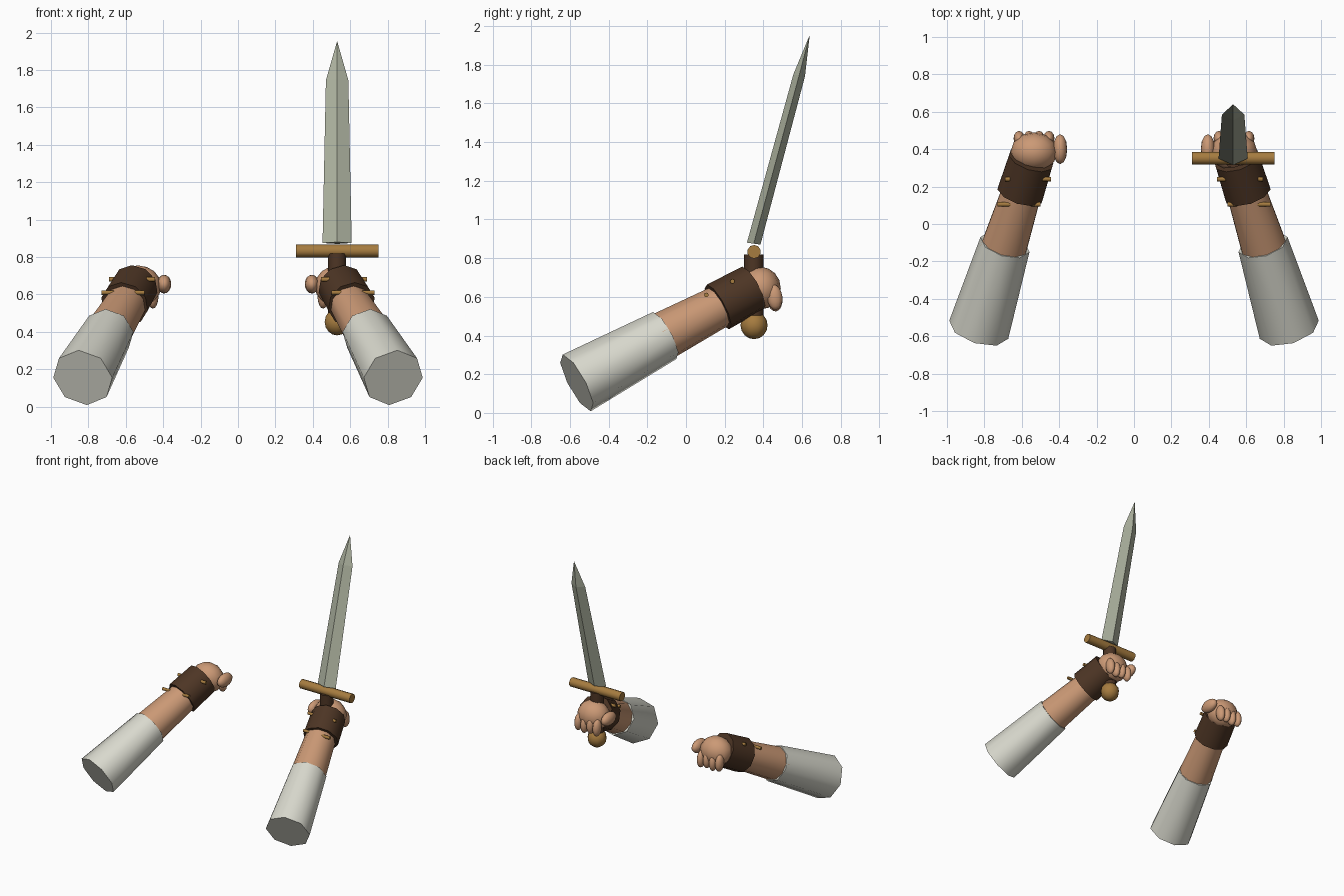
import bpy, bmesh, math
from mathutils import Vector, Matrix

if "Cube" in bpy.data.objects:
    bpy.data.objects.remove(bpy.data.objects["Cube"])


def material(name, rgb):
    m = bpy.data.materials.new(name)
    m.diffuse_color = (*rgb, 1)
    m.use_nodes = True
    m.node_tree.nodes["Principled BSDF"].inputs["Base Color"].default_value = m.diffuse_color
    return m


SKIN = material("skin", (0.60, 0.32, 0.18))
CLOTH = material("pale cloth", (0.70, 0.70, 0.62))
LEATHER = material("dark leather", (0.075, 0.036, 0.018))
GOLD = material("brass", (0.38, 0.20, 0.05))
STEEL = material("steel", (0.42, 0.45, 0.35))


def finish(name, bm, mat, smooth=None):
    bmesh.ops.recalc_face_normals(bm, faces=bm.faces)
    mesh = bpy.data.meshes.new(name)
    bm.to_mesh(mesh)
    bm.free()
    mesh.materials.append(mat)
    ob = bpy.data.objects.new(name, mesh)
    bpy.context.collection.objects.link(ob)
    if smooth:
        bpy.ops.object.select_all(action='DESELECT')
        ob.select_set(True)
        bpy.context.view_layer.objects.active = ob
        bpy.ops.object.shade_smooth_by_angle(angle=math.radians(smooth))
    return ob


def tube(name, a, b, r1, r2, mat, sides=8, smooth=60):
    """Tapered, capped cylinder from point a to point b."""
    a, b = Vector(a), Vector(b)
    d = b - a
    bm = bmesh.new()
    bmesh.ops.create_cone(bm, cap_ends=True, segments=sides, radius1=r1, radius2=r2, depth=d.length)
    rot = d.to_track_quat('Z', 'Y').to_matrix().to_4x4()
    bm.transform(Matrix.Translation((a + b) / 2) @ rot)
    return finish(name, bm, mat, smooth)


def ball(name, c, radii, mat, tilt=0, segs=12, rings=8):
    bm = bmesh.new()
    bmesh.ops.create_uvsphere(bm, u_segments=segs, v_segments=rings, radius=1)
    bm.transform(Matrix.Translation(c) @ Matrix.Rotation(tilt, 4, 'X') @ Matrix.Diagonal((*radii, 1)))
    return finish(name, bm, mat, 60)


# Two matching arms
for s, side in ((1, "right"), (-1, "left")):
    def p(x, y, z):
        return (s * x, y, z)

    # Sleeve, forearm and bracer share one axis
    tube(side + "_sleeve", p(.83, -.565, .155), p(.69, -.11, .40), .165, .137, CLOTH)
    tube(side + "_forearm", p(.70, -.14, .385), p(.585, .22, .575), .128, .108, SKIN, 10)
    tube(side + "_bracer", p(.607, .165, .548), p(.55, .345, .645), .13, .125, LEATHER, 10, 40)

    # Bracer pins crossing the wrist
    tube(side + "_lower_pin", p(.50, .105, .61), p(.73, .105, .61), .012, .012, GOLD)
    tube(side + "_upper_pin", p(.445, .24, .68), p(.69, .24, .68), .012, .012, GOLD)

    # Fist
    ball(side + "_palm", p(.535, .385, .645), (.125, .105, .11), SKIN)
    for i in range(4):
        ball(f"{side}_finger_{i + 1}", p(.455 + .053 * i, .458, .59 + .008 * (i % 2)),
             (.03, .04, .066), SKIN, .12)
    ball(side + "_thumb", p(.395, .40, .655), (.038, .08, .05), SKIN)

# Sword hilt
tube("sword_grip", (.53, .35, .46), (.53, .35, .82), .05, .05, LEATHER, 10, 40)
ball("sword_pommel", (.53, .352, .453), (.07, .07, .072), GOLD, 0, 10, 8)
tube("sword_guard", (.31, .352, .833), (.75, .352, .833), .035, .035, GOLD, 10, 40)

# Blade: diamond section leaning backward and ending in a point
bm = bmesh.new()
rings = []
for y, z, hx, hy in ((.35, .875, .078, .035), (.585, 1.745, .06, .03)):
    rings.append([bm.verts.new((.53 + dx * hx, y + dy * hy, z - dy * .005))
                  for dx, dy in ((1, 0), (0, 1), (-1, 0), (0, -1))])
tip = bm.verts.new((.53, .64, 1.955))
bm.faces.new(rings[0])
for i in range(4):
    j = (i + 1) % 4
    bm.faces.new((rings[0][i], rings[0][j], rings[1][j], rings[1][i]))
    bm.faces.new((rings[1][i], rings[1][j], tip))
finish("sword_blade", bm, STEEL)
